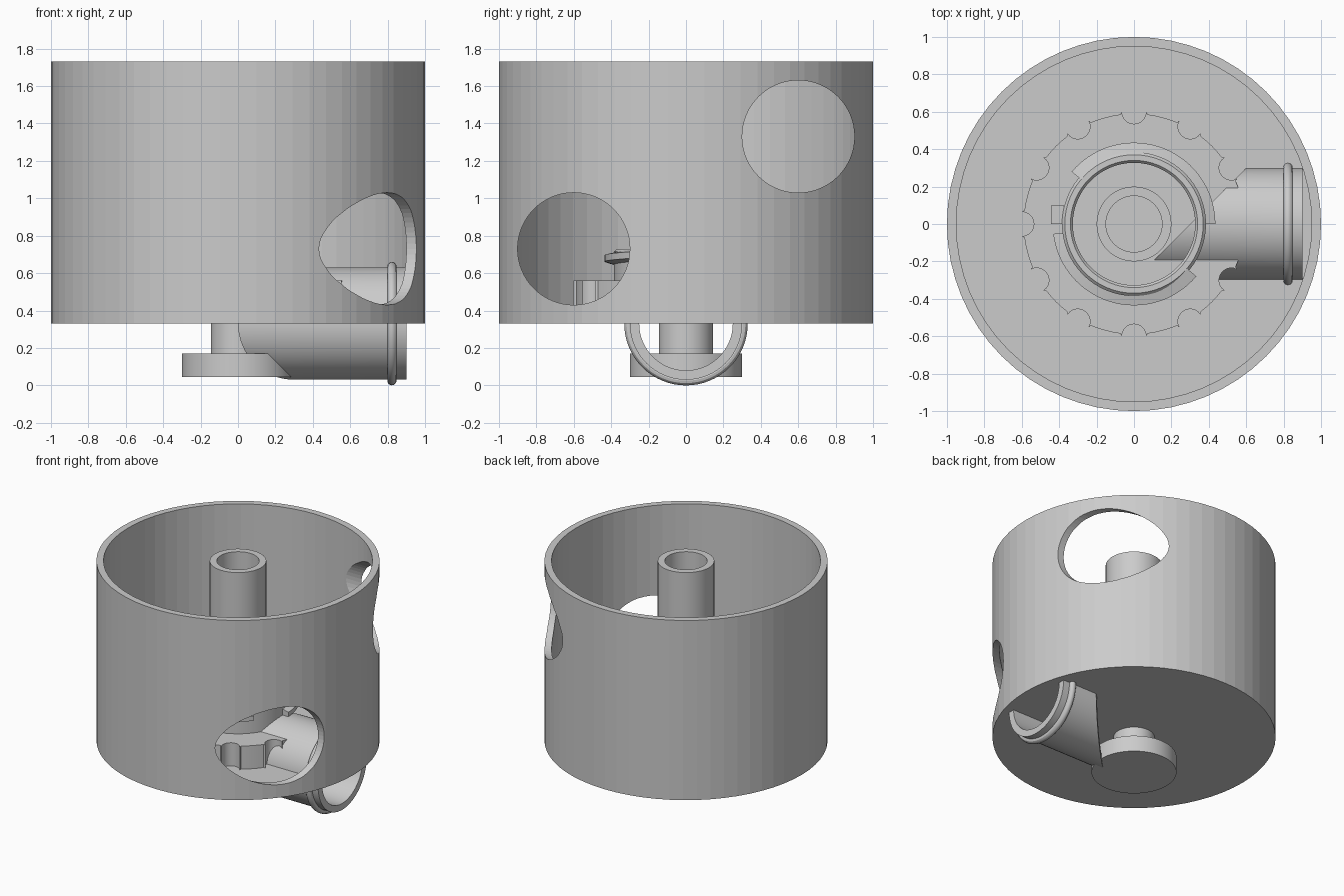
import bpy, bmesh
from math import sin, cos, pi, radians
from mathutils import Matrix, Vector

if "Cube" in bpy.data.objects:
    bpy.data.objects.remove(bpy.data.objects["Cube"])


def finish(name, bm, smooth=False):
    bmesh.ops.recalc_face_normals(bm, faces=bm.faces)
    me = bpy.data.meshes.new(name)
    bm.to_mesh(me)
    bm.free()
    ob = bpy.data.objects.new(name, me)
    bpy.context.collection.objects.link(ob)
    if smooth:
        bpy.ops.object.select_all(action='DESELECT')
        ob.select_set(True)
        bpy.context.view_layer.objects.active = ob
        bpy.ops.object.shade_smooth_by_angle(angle=radians(30))
    return ob


def lathe(profile, n=64, closed=False):
    """Spin (radius, height) points round z; radius 0 becomes a pole."""
    bm = bmesh.new()
    rings = []
    for r, z in profile:
        if r == 0:
            rings.append([bm.verts.new((0, 0, z))] * n)
        else:
            rings.append([bm.verts.new((r * cos(2 * pi * i / n), r * sin(2 * pi * i / n), z))
                          for i in range(n)])
    pairs = list(zip(rings, rings[1:]))
    if closed:
        pairs.append((rings[-1], rings[0]))
    for a, b in pairs:
        for i in range(n):
            j = (i + 1) % n
            vs = list(dict.fromkeys((a[i], a[j], b[j], b[i])))
            bm.faces.new(vs)
    return bm


# Outer cup with a closed floor
cup = finish("cup_shell", lathe([(0, 0.33), (1, 0.33), (1, 1.73), (0.95, 1.73),
                                 (0.95, 0.38), (0, 0.38)]))

# Two round side openings, cut along x through the right wall only
for y, z in ((-0.6, 0.73), (0.6, 1.33)):
    bm = lathe([(0, 0.1), (0.3, 0.1), (0.3, 1.3), (0, 1.3)], 64)
    bm.transform(Matrix.Translation((0, y, z)) @ Matrix.Rotation(pi / 2, 4, 'Y'))
    cutter = finish("opening_cutter", bm)
    mod = cup.modifiers.new("opening", 'BOOLEAN')
    mod.operation = 'DIFFERENCE'
    mod.solver = 'EXACT'
    mod.object = cutter
    bpy.context.view_layer.objects.active = cup
    bpy.ops.object.modifier_apply(modifier=mod.name)
    bpy.data.objects.remove(cutter, do_unlink=True)

# Centre tube
finish("centre_tube", lathe([(0.2, 0.5), (0.2, 1.73), (0.15, 1.73), (0.15, 0.5)],
                            48, True), True)

# Stem and foot disc below the floor
finish("foot_stem", lathe([(0, 0.045), (0.3, 0.045), (0.3, 0.17), (0.145, 0.17),
                           (0.145, 0.36), (0, 0.36)], 64), True)

# Scalloped grip disc
outline = []
for k in range(12):
    a = k * pi / 6
    c = Vector((0.6 * cos(a), 0.6 * sin(a), 0.36))
    for i in range(11):
        t = a - pi / 2 - pi * i / 10
        outline.append(c + Vector((cos(t), sin(t), 0)) * 0.065)
    for i in range(5):
        t = a + 0.125 + (pi / 6 - 0.25) * i / 4
        outline.append(Vector((0.59 * cos(t), 0.59 * sin(t), 0.36)))
bm = bmesh.new()
face = bm.faces.new([bm.verts.new(p) for p in outline])
ext = bmesh.ops.extrude_face_region(bm, geom=[face])
bmesh.ops.translate(bm, vec=(0, 0, 0.2),
                    verts=[v for v in ext["geom"] if isinstance(v, bmesh.types.BMVert)])
finish("grip_disc", bm, True)

# Neck collar
finish("neck_collar", lathe([(0.385, 0.5), (0.385, 0.715), (0.37, 0.73), (0.34, 0.73),
                             (0.327, 0.715), (0.327, 0.5)], 64, True), True)


# Neck threads: helical ribs with a tapered section
def thread(name, a0, a1, z0, z1, n=36):
    bm = bmesh.new()
    section = ((0.37, -0.04), (0.435, -0.02), (0.435, 0.015), (0.37, 0.03))
    rows = []
    for i in range(n + 1):
        t = i / n
        a, z = radians(a0 + (a1 - a0) * t), z0 + (z1 - z0) * t
        rows.append([bm.verts.new((r * cos(a), r * sin(a), z + h)) for r, h in section])
    for p, q in zip(rows, rows[1:]):
        for i in range(4):
            j = (i + 1) % 4
            bm.faces.new((p[i], p[j], q[j], q[i]))
    bm.faces.new(rows[0])
    bm.faces.new(rows[-1])
    finish(name, bm, True)


thread("neck_thread_upper", 140, 0, 0.70, 0.65)
thread("neck_thread_lower", 320, 187, 0.70, 0.65)

# Locking tab on the left of the neck
bm = bmesh.new()
bmesh.ops.create_cube(bm, size=1, matrix=Matrix.Translation((-0.41, 0.05, 0.64))
                      @ Matrix.Diagonal((0.07, 0.1, 0.15, 1)))
finish("neck_tab", bm)

# Outlet pipe along x, mitred by the vertical plane x - y = 0.3
to_x = Matrix.Translation((0, 0, 0.33)) @ Matrix.Rotation(pi / 2, 4, 'Y')
bm = lathe([(0.3, -0.1), (0.3, 0.9), (0.25, 0.9), (0.25, -0.1)], 64, True)
bm.transform(to_x)
cut = bmesh.ops.bisect_plane(bm, geom=bm.verts[:] + bm.edges[:] + bm.faces[:],
                             plane_co=(0.3, 0, 0), plane_no=(-1, 1, 0), clear_outer=True)
rim = [e for e in bm.edges if e.is_boundary]
bmesh.ops.bridge_loops(bm, edges=rim)
finish("outlet_pipe", bm, True)

# Raised bead near the pipe end
bm = lathe([(0.305 + 0.025 * cos(2 * pi * i / 12), 0.823 + 0.025 * sin(2 * pi * i / 12))
            for i in range(12)], 64, True)
bm.transform(to_x)
finish("pipe_bead", bm, True)
